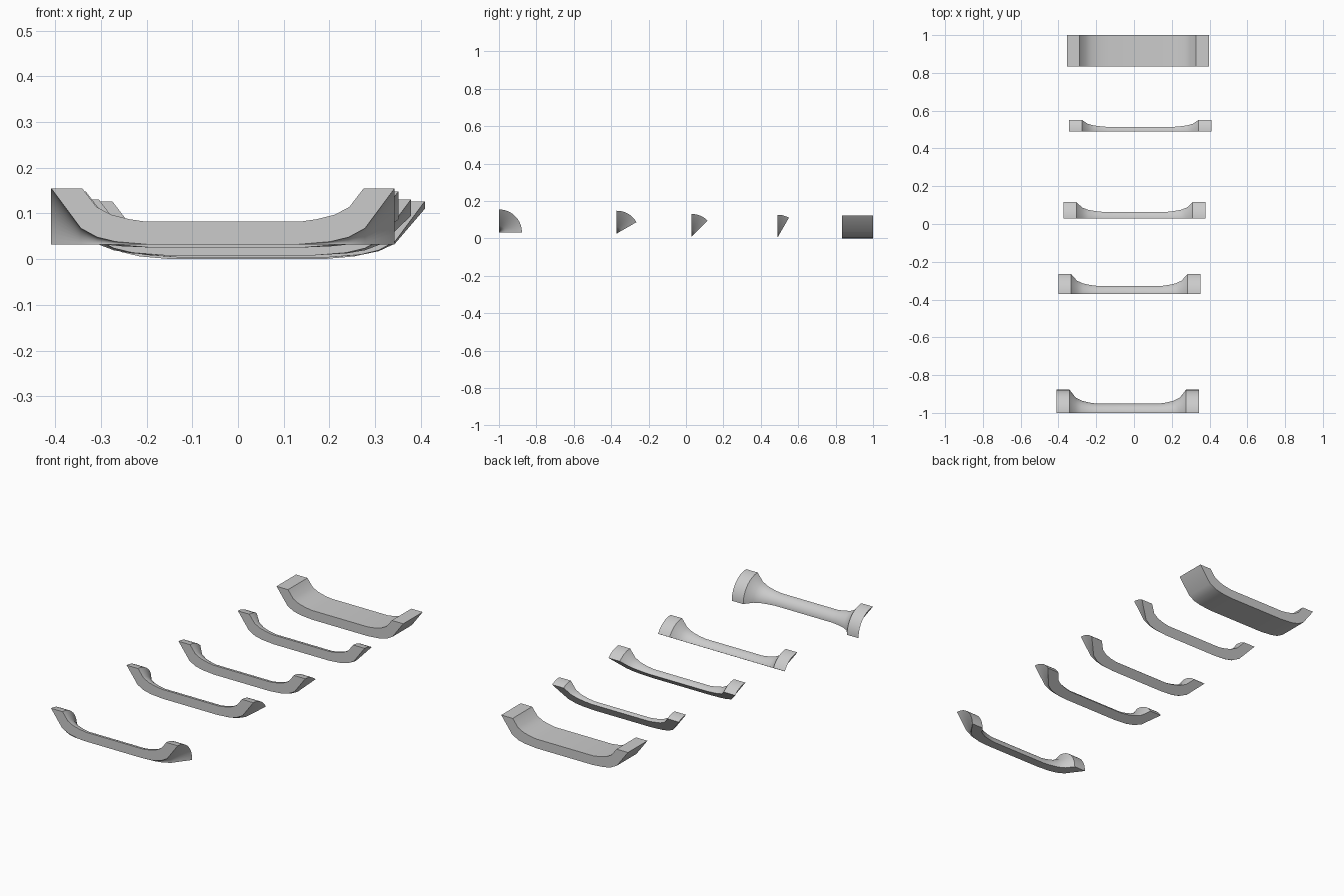
import bpy, bmesh
from math import sin, cos, radians

if "Cube" in bpy.data.objects:
    bpy.data.objects.remove(bpy.data.objects["Cube"])

# Half outline of the tray-shaped section: (distance from middle, height)
INNER = [(0.168, 0.0495), (0.205, 0.055), (0.245, 0.065), (0.277, 0.082), (0.308, 0.1225)]
OUTER = [(0.376, 0.1225), (0.311, 0.035), (0.275, 0.0155), (0.235, 0.006), (0.165, 0.0)]
half = INNER + OUTER
PROFILE = half + [(-u, h) for u, h in reversed(half)]


def loft(name, rings, location):
    """Join matching rings into a closed solid with flat caps."""
    bm = bmesh.new()
    rows = [[bm.verts.new(p) for p in ring] for ring in rings]
    n = len(rows[0])
    for a, b in zip(rows, rows[1:]):
        for i in range(n):
            j = (i + 1) % n
            bm.faces.new((a[i], a[j], b[j], b[i]))
    bm.faces.new(rows[0])
    bm.faces.new(rows[-1])
    bmesh.ops.remove_doubles(bm, verts=bm.verts, dist=1e-5)
    bmesh.ops.recalc_face_normals(bm, faces=bm.faces)
    mesh = bpy.data.meshes.new(name)
    bm.to_mesh(mesh)
    bm.free()
    obj = bpy.data.objects.new(name, mesh)
    obj.location = location
    bpy.context.collection.objects.link(obj)
    bpy.ops.object.select_all(action='DESELECT')
    obj.select_set(True)
    bpy.context.view_layer.objects.active = obj
    bpy.ops.object.shade_smooth_by_angle(angle=radians(25))


def curved_section(degrees, location):
    """Sweep the section about the x axis along its base line."""
    steps = max(4, degrees // 6)
    angles = [radians(degrees) * k / steps for k in range(steps + 1)]
    rings = [[(u, h * sin(a), h * cos(a)) for u, h in PROFILE] for a in angles]
    loft(f"curved_track_{degrees}_degrees", rings, location)


# Curved track sections
curved_section(90, (-0.033, -1.0, 0.0325))
curved_section(60, (-0.025, -0.371, 0.0255))
curved_section(45, (0.003, 0.029, 0.0085))
curved_section(30, (0.033, 0.489, 0.004))

# Straight track section
loft("straight_track", [[(u, y, h) for u, h in PROFILE] for y in (0.0, 0.165)],
     (0.020, 0.835, 0.0))
